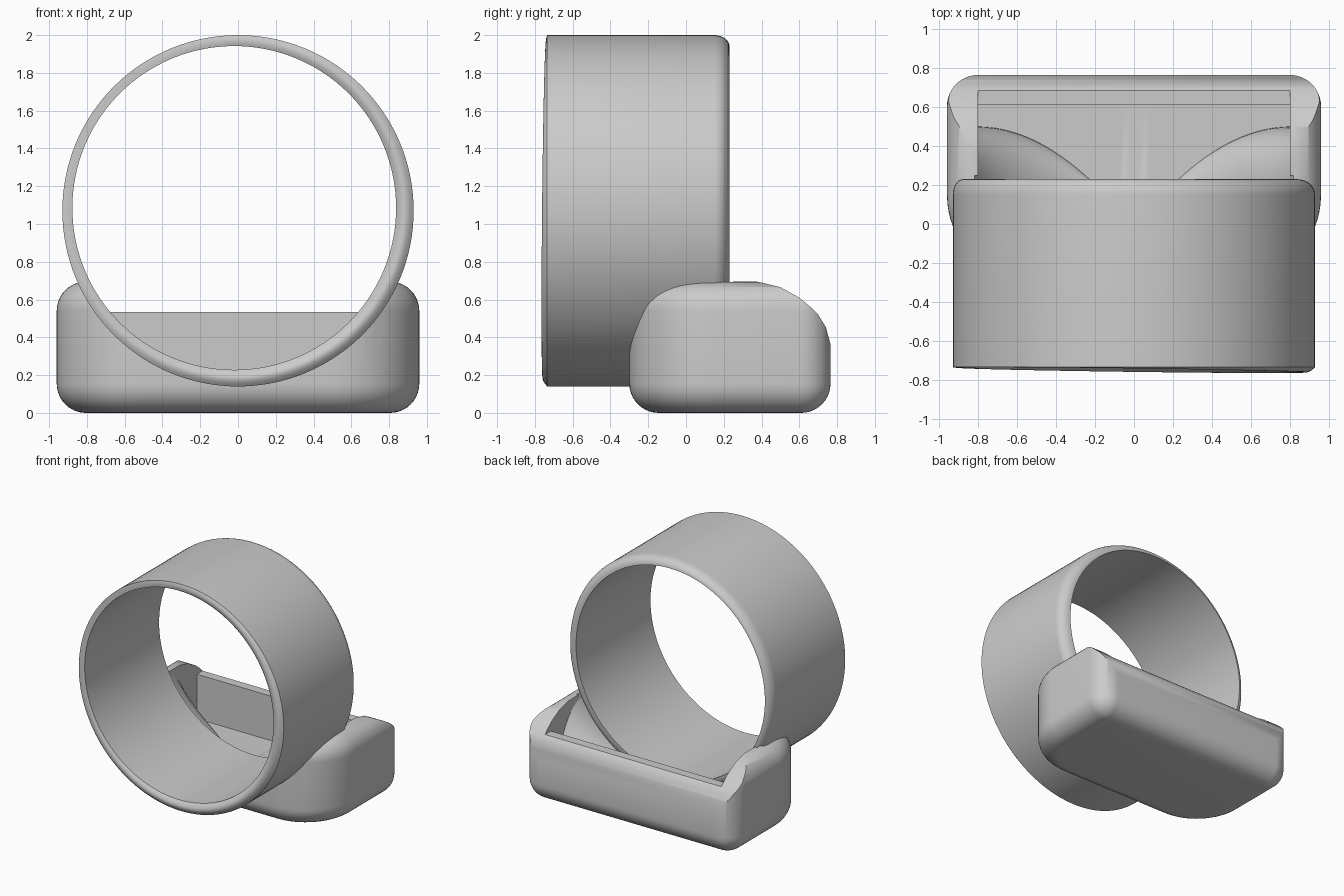
import bpy, bmesh, math

cube = bpy.data.objects.get("Cube")
if cube:
    bpy.data.objects.remove(cube, do_unlink=True)

grey = bpy.data.materials.new("plain grey")
grey.use_nodes = True
grey.diffuse_color = (0.6, 0.6, 0.6, 1)
grey.node_tree.nodes["Principled BSDF"].inputs["Base Color"].default_value = (0.6, 0.6, 0.6, 1)


def make(name, loops, closed_u=True, closed_v=False, caps=False):
    """Skin a list of point loops into an object."""
    bm = bmesh.new()
    rows = [[bm.verts.new(p) for p in loop] for loop in loops]
    n = len(rows[0])
    pairs = list(zip(rows, rows[1:])) + ([(rows[-1], rows[0])] if closed_v else [])
    for a, b in pairs:
        for i in range(n if closed_u else n - 1):
            j = (i + 1) % n
            bm.faces.new((a[i], a[j], b[j], b[i]))
    if caps:
        bm.faces.new(rows[0])
        bm.faces.new(rows[-1])
    bmesh.ops.remove_doubles(bm, verts=bm.verts, dist=0.0005)
    bmesh.ops.recalc_face_normals(bm, faces=bm.faces)
    mesh = bpy.data.meshes.new(name)
    bm.to_mesh(mesh)
    bm.free()
    mesh.materials.append(grey)
    obj = bpy.data.objects.new(name, mesh)
    bpy.context.collection.objects.link(obj)
    return obj


def box(x, y0, y1, z0, z1):
    ring = [(-x, y0), (x, y0), (x, y1), (-x, y1)]
    return make("cutter", [[(a, b, z) for a, b in ring] for z in (z0, z1)], caps=True)


def boolean(obj, cutter, operation):
    bpy.context.view_layer.objects.active = obj
    mod = obj.modifiers.new("cut", "BOOLEAN")
    mod.operation, mod.object, mod.solver = operation, cutter, "EXACT"
    bpy.ops.object.modifier_apply(modifier=mod.name)
    bpy.data.objects.remove(cutter, do_unlink=True)


def smooth(obj, degrees=35):
    bpy.ops.object.select_all(action="DESELECT")
    obj.select_set(True)
    bpy.context.view_layer.objects.active = obj
    bpy.ops.object.shade_smooth_by_angle(angle=math.radians(degrees))


def circle(cx, cz, r, y, n=128):
    return [(cx + r * math.cos(2 * math.pi * i / n), y,
             cz + r * math.sin(2 * math.pi * i / n)) for i in range(n)]


# Holding ring: bore slightly off centre, back rim rounded, front lip swelling at low right
def ring_loop(f, y, swell=0.0):
    cx, cz, r = -0.02 * f, 1.07 + 0.015 * f, 0.93 - 0.073 * f
    loop = []
    for x, _, z in circle(cx, cz, r, y):
        k = 0.5 + 0.5 * (0.8 * (x - cx) - 0.6 * (z - cz)) / r
        loop.append((x, y - swell * k, z))
    return loop


section = [ring_loop(i / 8, -0.735, 0.03 * math.sin(math.pi * i / 8)) for i in range(9)]
for i in range(8, -1, -1):
    a = math.pi / 2 * i / 8
    section.append(ring_loop(1 - math.cos(a), 0.15 + 0.08 * math.sin(a)))
smooth(make("holding_ring", section, closed_v=True))


# Base: bowed-front plan with rounded lower and upper edges
FILLET = 0.155


def plan(inset, z):
    corners = [(0.51, 0.15, 0.45, 270), (0.80, 0.605, 0.16, 0),
               (-0.80, 0.605, 0.16, 90), (-0.51, 0.15, 0.45, 180)]
    pts = []
    for cx, cy, r, start in corners:
        for i in range(17):
            a = math.radians(start + 90 * i / 16)
            pts.append((cx + (r - inset) * math.cos(a), cy + (r - inset) * math.sin(a), z))
    return pts


levels = []
for i in range(11):
    a = math.pi / 2 * i / 10
    levels.append((FILLET * (1 - math.sin(a)), FILLET * (1 - math.cos(a))))
layers = [plan(d, z) for d, z in levels] + [plan(d, 0.695 - z) for d, z in reversed(levels)]
base = make("base_tray", layers, caps=True)

# Sloping shoulders at the back, open tray, lowered rear wall and ring seat
slope = [(-0.5, -0.1), (-0.5, 0.8), (0.3, 0.71), (0.4, 0.69), (0.5, 0.665), (0.6, 0.61),
         (0.66, 0.56), (0.7, 0.52), (0.74, 0.455), (0.766, 0.36), (0.8, -0.1)]
boolean(base, make("cutter", [[(x, y, z) for y, z in slope] for x in (-1.2, 1.2)], caps=True), "INTERSECT")
boolean(base, box(0.8, 0.2, 0.61, 0.15, 1), "DIFFERENCE")
boolean(base, box(0.8, 0.5, 0.9, 0.535, 1), "DIFFERENCE")
boolean(base, make("cutter", [circle(0, 1.07, 0.9, y) for y in (-1, 0.25)], caps=True), "DIFFERENCE")
smooth(base)

# Tray floor, rising into a rounded mound on each side behind the ring
FLOOR = 0.17
rows = []
for i in range(14):
    row = []
    for j in range(65):
        x = -0.81 + 1.62 * j / 64
        top = max(FLOOR, 1.07 - math.sqrt(0.81 - x * x))
        reach = max(0.22, 0.5 - 0.8 * (0.81 - abs(x)) ** 2)
        a = math.pi / 2 * min(i, 12) / 12
        y = 0.2 + (reach - 0.2) * math.sin(a) if i < 13 else 0.62
        row.append((x, y, FLOOR + (top - FLOOR) * math.cos(a)))
    rows.append(row)
floor = make("tray_floor", rows, closed_u=False)
if sum(p.normal.z for p in floor.data.polygons) < 0:
    floor.data.flip_normals()
smooth(floor)
